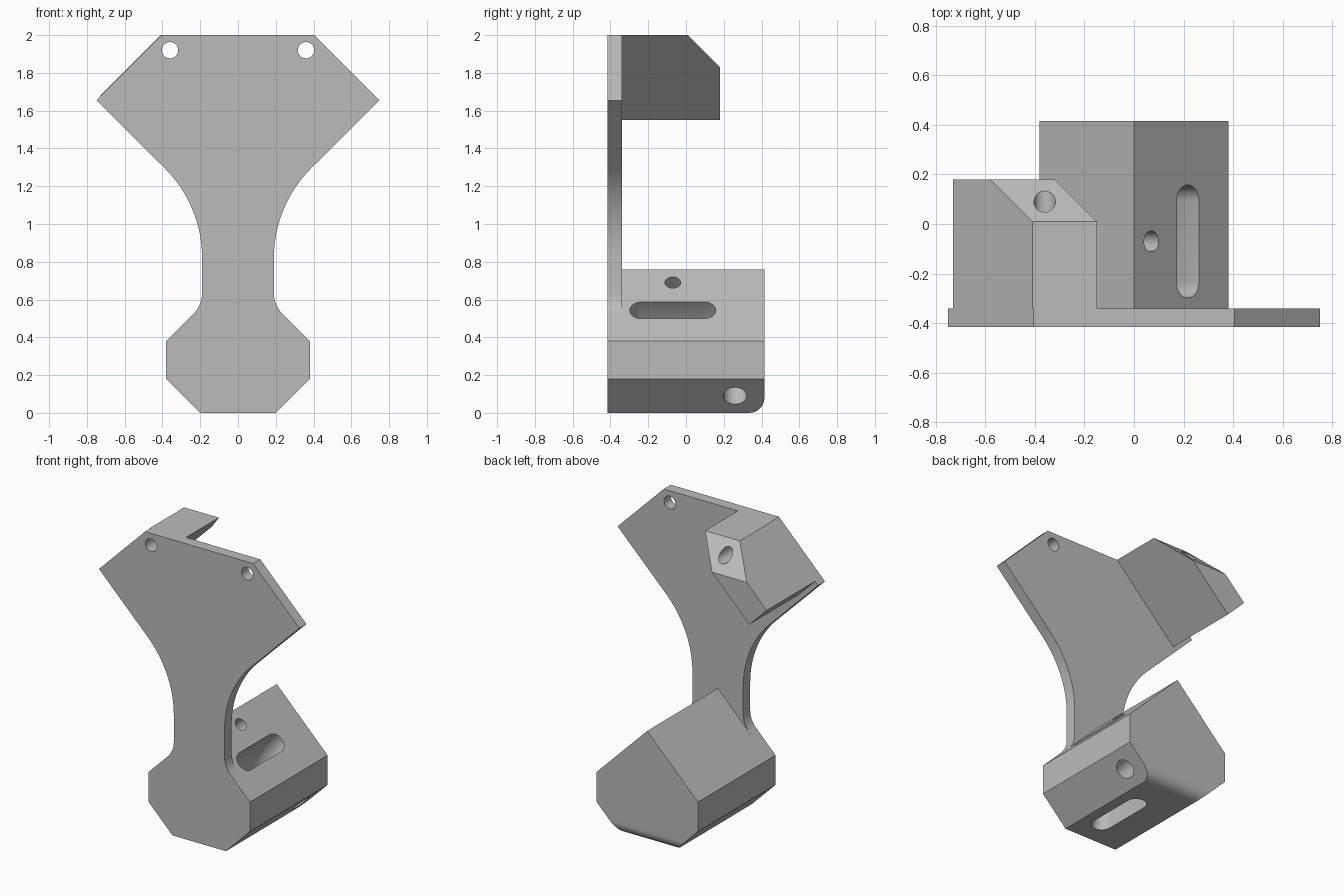
import bpy
import bmesh
from math import sin, cos, pi, radians
from mathutils import Vector

if "Cube" in bpy.data.objects:
    bpy.data.objects.remove(bpy.data.objects["Cube"])

grey = bpy.data.materials.new("plain grey")
grey.use_nodes = True
grey.diffuse_color = (0.5, 0.5, 0.5, 1)
grey.node_tree.nodes["Principled BSDF"].inputs["Base Color"].default_value = (0.5, 0.5, 0.5, 1)


def loft(name, rings):
    """Closed solid through a list of equal-length point rings."""
    bm = bmesh.new()
    loops = [[bm.verts.new(p) for p in ring] for ring in rings]
    n = len(loops[0])
    for a, b in zip(loops, loops[1:]):
        for i in range(n):
            j = (i + 1) % n
            bm.faces.new((a[i], a[j], b[j], b[i]))
    bm.faces.new(loops[0][::-1])
    bm.faces.new(loops[-1])
    bmesh.ops.recalc_face_normals(bm, faces=bm.faces[:])
    mesh = bpy.data.meshes.new(name)
    bm.to_mesh(mesh)
    bm.free()
    obj = bpy.data.objects.new(name, mesh)
    bpy.context.collection.objects.link(obj)
    mesh.materials.append(grey)
    return obj


def prism_y(name, section, y0, y1):
    """Extrude an (x, z) section along y."""
    return loft(name, [[(x, y, z) for x, z in section] for y in (y0, y1)])


def prism_x(name, section, x0, x1):
    """Extrude a (y, z) section along x."""
    return loft(name, [[(x, y, z) for y, z in section] for x in (x0, x1)])


def arc(cx, cy, r, a0, a1, n=16):
    steps = [radians(a0 + (a1 - a0) * i / n) for i in range(n + 1)]
    return [(cx + r * cos(a), cy + r * sin(a)) for a in steps]


def drill(name, centre, axis, r, length):
    """Cylinder cutter reaching length either way along an axis."""
    axis = Vector(axis).normalized()
    side = axis.orthogonal().normalized()
    up = axis.cross(side)
    ring = [side * u + up * v for u, v in arc(0, 0, r, 0, 348.75, 31)]
    return loft(name, [[Vector(centre) + axis * d + p for p in ring] for d in (-length, length)])


def cut(obj, tool, operation="DIFFERENCE"):
    tool.hide_render = True
    mod = obj.modifiers.new("cut", "BOOLEAN")
    mod.operation = operation
    mod.solver = "EXACT"
    mod.object = tool
    bpy.context.view_layer.objects.active = obj
    bpy.ops.object.modifier_apply(modifier=mod.name)
    bpy.data.objects.remove(tool)


FRONT, INNER, BACK = -0.415, -0.34, 0.415

# Front plate: half outline from top to bottom, mirrored
half = [(0.405, 2), (0.75, 1.655)]
half += arc(0.86, 0.82, 0.67, 135, 180)
half += arc(0.344, 0.634, 0.154, 180, 225, 8)
half += [(0.38, 0.38), (0.38, 0.18), (0.2, 0)]
plate = prism_y("front_plate", half + [(-x, z) for x, z in reversed(half)], FRONT, INNER)

# Upper arm: slanted bar with a chamfered back corner
arm = prism_y("upper_arm", [(-0.41, 2), (-0.15, 2), (-0.6, 1.55), (-0.73, 1.68)], INNER, 0.18)
cut(arm, prism_x("chamfer", [(-0.09, 2.1), (0.28, 1.73), (0.28, 2.1)], -1, 1))

# Screw holes through the plate and the arm
for x in (-0.36, 0.36):
    cut(plate, drill("screw_hole", (x, -0.38, 1.92), (0, 1, 0), 0.043, 0.2))
cut(arm, drill("screw_hole", (-0.36, 0, 1.92), (0, 1, 0), 0.043, 0.8))

# Lower block: gabled section trimmed by a side profile with a rounded back edge
gable = [(0, 0.76), (0.38, 0.38), (0.38, 0.18), (0.15, -0.05)]
block = prism_y("lower_block", gable + [(-x, z) for x, z in reversed(gable[1:])], INNER, 0.5)
side = [(-0.5, 1), (-0.5, 0)] + arc(BACK - 0.08, 0.08, 0.08, -90, 0, 10) + [(BACK, 1)]
cut(block, prism_x("side_profile", side, -1, 1), "INTERSECT")

# Curved strap channel from the right slope down to the underside
stadium = arc(0.165, 0, 0.063, -90, 90, 12) + arc(-0.165, 0, 0.063, 90, 270, 12)
rings = []
for i in range(25):
    a = radians(122 + 84 * i / 24)
    rings.append([(0.627 + (0.58 + u) * cos(a), v - 0.07, 0.133 + (0.58 + u) * sin(a))
                  for v, u in stadium])
cut(block, loft("strap_channel", rings))

# Blind holes square to the upper and lower slopes
cut(block, drill("upper_hole", (0.07, -0.07, 0.69), (1, 0, 1), 0.042, 0.3))
cut(block, drill("lower_hole", (0.29, 0.26, 0.09), (1, 0, -1), 0.062, 0.4))

# Smooth the curved walls and keep the edges crisp
bpy.ops.object.select_all(action="DESELECT")
for obj in (plate, arm, block):
    obj.select_set(True)
bpy.context.view_layer.objects.active = plate
bpy.ops.object.shade_smooth_by_angle(angle=radians(25))
